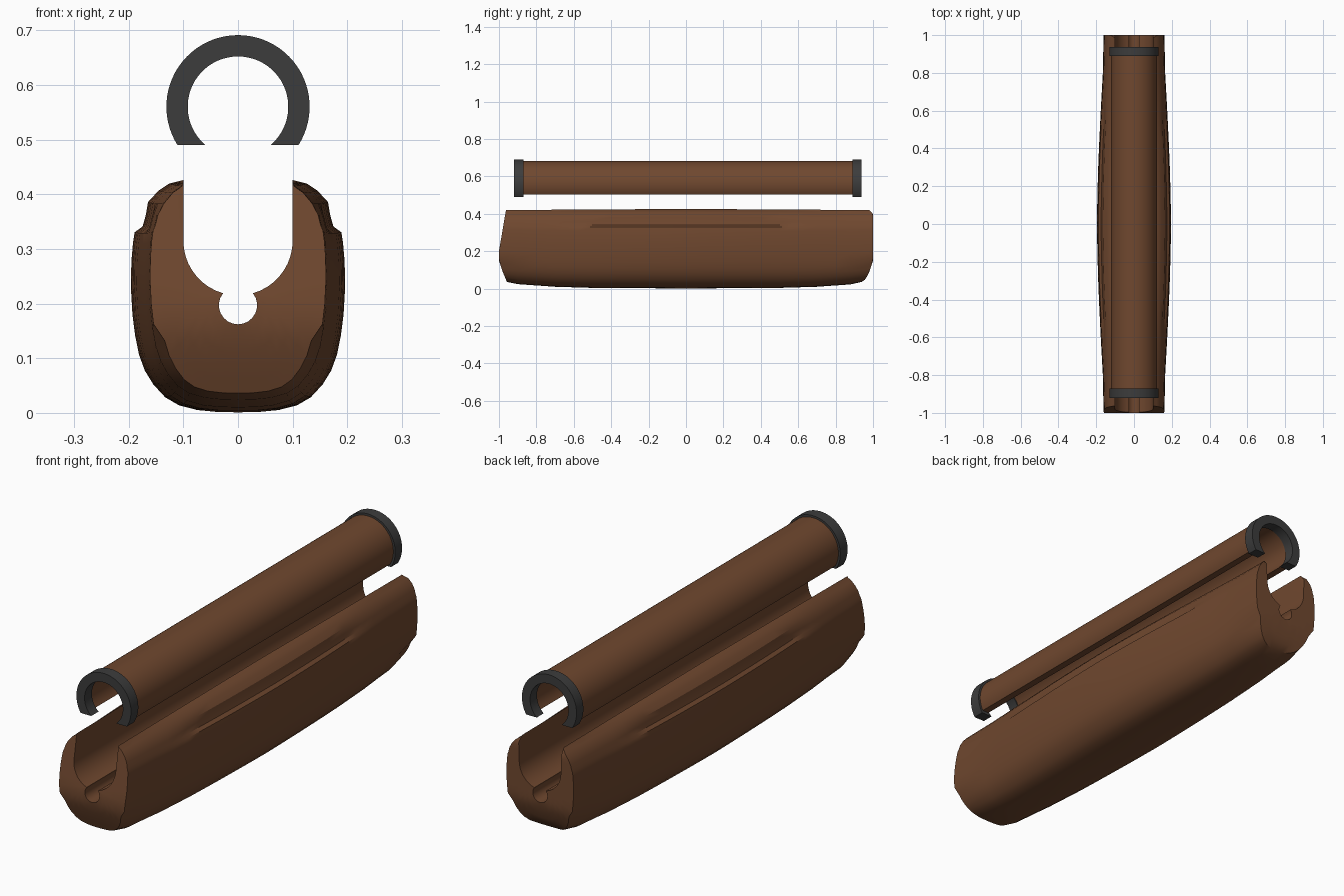
import bpy, bmesh, math

if "Cube" in bpy.data.objects:
    bpy.data.objects.remove(bpy.data.objects["Cube"])


def material(name, rgb):
    m = bpy.data.materials.new(name)
    m.diffuse_color = (*rgb, 1)
    m.use_nodes = True
    m.node_tree.nodes["Principled BSDF"].inputs["Base Color"].default_value = m.diffuse_color
    return m


WOOD = material("brown wood", (0.16, 0.064, 0.028))
STEEL = material("dark steel", (0.045, 0.045, 0.045))


def finish(bm, name, mat, angle=32):
    bmesh.ops.remove_doubles(bm, verts=bm.verts, dist=1e-5)
    bmesh.ops.recalc_face_normals(bm, faces=bm.faces)
    me = bpy.data.meshes.new(name)
    bm.to_mesh(me)
    bm.free()
    ob = bpy.data.objects.new(name, me)
    bpy.context.collection.objects.link(ob)
    me.materials.append(mat)
    bpy.ops.object.select_all(action='DESELECT')
    bpy.context.view_layer.objects.active = ob
    ob.select_set(True)
    bpy.ops.object.shade_smooth_by_angle(angle=math.radians(angle))
    return ob


def lerp_table(t, table):
    for (a, va), (b, vb) in zip(table, table[1:]):
        if t <= b:
            f = max(0, (t - a) / (b - a))
            return va + (vb - va) * f
    return table[-1][1]


def skin(bm, rows):
    for r0, r1 in zip(rows, rows[1:]):
        for i in range(len(r0) - 1):
            bm.faces.new((r0[i], r0[i + 1], r1[i + 1], r1[i]))


# ---- lower handguard: half section lofted along y, then mirrored ----
OUTER = [(0, 0), (.2, .002), (.38, .01), (.55, .03), (.68, .065), (.79, .12),
         (.87, .18), (.925, .25), (.96, .33), (.985, .42), (1, .54), (.995, .65),
         (.98, .73), (.965, .775), (.94, .80), (.91, .85), (.84, .905),
         (.74, .955), (.64, .985)]
WIDTH = [(0, .196), (.15, .194), (.35, .188), (.6, .176), (.8, .165), (1, .161)]
BOTTOM = [(0, .001), (.5, .004), (.7, .01), (.9, .024), (1, .036)]
# how far the ends reach at each height
FRONT_END = [(.03, .955), (.09, .98), (.15, 1), (.2, 1), (.40, .966), (.43, .96)]
BACK_END = [(.03, .93), (.05, .96), (.09, .98), (.15, 1), (.40, 1), (.425, .975)]


def outer_half(y, end=False):
    a = abs(y)
    w, zb = lerp_table(a, WIDTH), lerp_table(a, BOTTOM)
    zt = .426 - .006 * min(1, a)
    groove = max(0, min(1, (.66 - a) / .15))
    pts = []
    for u, v in OUTER:
        if .79 < v < .88:                      # finger groove
            u -= .05 * groove
        x = u * w
        z = zb + v * (zt - zb)
        if end and z < .15:                    # narrowed lower end
            x *= .9
        pts.append((x, z))
    return pts + [(.1, zt)]


def inner_half(zt):
    pts = []
    for i in range(9):                         # small rod groove
        t = math.radians(-90 + 129 * i / 8)
        pts.append((.035 * math.cos(t), .197 + .035 * math.sin(t)))
    for i in range(10):                        # barrel channel
        t = math.radians(-74 + 74 * i / 9)
        pts.append((.1 * math.cos(t), .315 + .1 * math.sin(t)))
    pts[0] = (0, .162)
    return pts + [(.1, zt)]


bm = bmesh.new()
ys = [-.9, -.8, -.7, -.63, -.57, -.5, -.4, -.3, -.2, -.1, 0,
      .1, .2, .3, .4, .5, .57, .63, .7, .8, .88]
rings_out, rings_in = [], []
for y in [-1] + ys + [1]:
    end = abs(y) == 1
    o = outer_half(y, end)
    n = inner_half(o[-1][1])
    reach = FRONT_END if y < 0 else BACK_END

    def place(p):
        yy = math.copysign(lerp_table(p[1], reach), y) if end else y
        return bm.verts.new((p[0], yy, p[1]))

    rings_out.append([place(p) for p in o])
    rings_in.append([place(p) for p in n])
    if end:                                    # end face in strips
        rows = [rings_out[-1]]
        for k in range(1, 5):
            f = k / 5
            rows.append([place((a[0] + (b[0] - a[0]) * f, a[1] + (b[1] - a[1]) * f))
                         for a, b in zip(o, n)][:-1])
        rows = [r[:len(o) - 1] for r in rows] + [rings_in[-1][:-1]]
        skin(bm, rows)
        tip = bm.verts.new(rings_out[-1][-1].co)   # closing wedge at the lip
        col = [r[-1] for r in rows]
        for a, b in zip(col, col[1:]):
            bm.faces.new((a, b, tip))
skin(bm, rings_out)
skin(bm, rings_in)
bmesh.ops.remove_doubles(bm, verts=bm.verts, dist=1e-5)
bmesh.ops.mirror(bm, geom=bm.verts[:] + bm.edges[:] + bm.faces[:],
                 axis='X', merge_dist=1e-5)
finish(bm, "lower_handguard", WOOD)


# ---- open tubes: arc profile with flat-cut underside ----
def open_tube(name, r_out, r_in, cut, y0, y1, mat, steps=48):
    bm = bmesh.new()
    zc = .56

    def arc(r, y):
        a = math.asin((zc - cut) / r)
        return [bm.verts.new((r * math.cos(t), y, zc + r * math.sin(t)))
                for t in (-a + (math.pi + 2 * a) * i / steps for i in range(steps + 1))]

    rows = [arc(r_out, y0), arc(r_out, y1), arc(r_in, y1), arc(r_in, y0)]
    skin(bm, rows + rows[:1])
    for i in (0, -1):
        bm.faces.new([r[i] for r in rows])
    return finish(bm, name, mat)


open_tube("upper_handguard", .122, .096, .502, -.875, .895, WOOD)
open_tube("front_band", .131, .092, .49, -.92, -.87, STEEL)
open_tube("rear_band", .131, .092, .49, .89, .937, STEEL)
